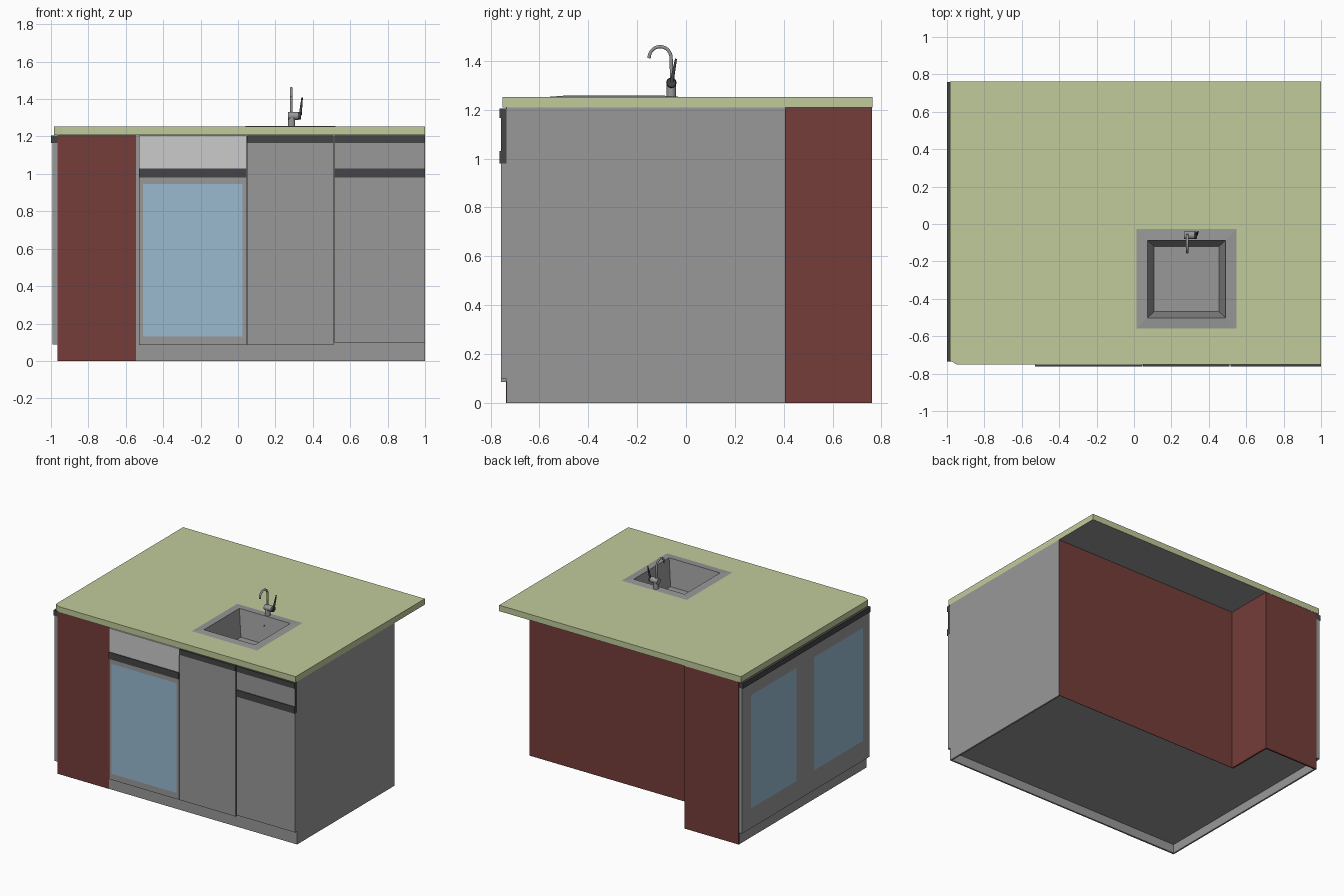
import bpy, bmesh, math
from mathutils import Vector

if "Cube" in bpy.data.objects:
    bpy.data.objects.remove(bpy.data.objects["Cube"])


def material(name, rgb):
    m = bpy.data.materials.new(name)
    m.diffuse_color = (*rgb, 1)
    m.use_nodes = True
    m.node_tree.nodes["Principled BSDF"].inputs["Base Color"].default_value = m.diffuse_color
    return m


GREY = material("mid_grey", (0.315, 0.315, 0.315))
RED = material("red_board", (0.176, 0.047, 0.042))
GREEN = material("green_worktop", (0.527, 0.60, 0.325))
GLASS = material("blue_glass", (0.32, 0.49, 0.63))
DARK = material("dark_grip", (0.06, 0.06, 0.062))
LIGHT = material("light_panel", (0.6, 0.6, 0.6))


def finish(name, bm, mat=GREY):
    bmesh.ops.recalc_face_normals(bm, faces=bm.faces)
    me = bpy.data.meshes.new(name)
    bm.to_mesh(me)
    bm.free()
    ob = bpy.data.objects.new(name, me)
    bpy.context.collection.objects.link(ob)
    me.materials.append(mat)
    return ob


def prism(name, outline, z0, z1, mat=GREY):
    bm = bmesh.new()
    face = bm.faces.new([bm.verts.new((x, y, z0)) for x, y in outline])
    top = bmesh.ops.extrude_face_region(bm, geom=[face])["geom"]
    bmesh.ops.translate(bm, vec=(0, 0, z1 - z0),
                        verts=[v for v in top if isinstance(v, bmesh.types.BMVert)])
    return finish(name, bm, mat)


def box(name, x0, x1, y0, y1, z0, z1, mat=GREY):
    return prism(name, [(x0, y0), (x1, y0), (x1, y1), (x0, y1)], z0, z1, mat)


def rod(name, a, b, r0, r1, mat=GREY, sides=24):
    a, b = Vector(a), Vector(b)
    bm = bmesh.new()
    bmesh.ops.create_cone(bm, cap_ends=True, segments=sides, radius1=r0, radius2=r1,
                          depth=(b - a).length)
    ob = finish(name, bm, mat)
    ob.location = (a + b) / 2
    ob.rotation_euler = (b - a).to_track_quat('Z', 'Y').to_euler()
    for p in ob.data.polygons:
        p.use_smooth = len(p.vertices) == 4
    return ob


def glazed(name, make, a0, a1, z0, z1, g0, g1, h0, h1):
    """Frame of four bars around a flush pane; make() builds one slab."""
    make(name + "_stile_a", a0, g0, z0, z1)
    make(name + "_stile_b", g1, a1, z0, z1)
    make(name + "_rail_low", g0, g1, z0, h0)
    make(name + "_rail_top", g0, g1, h1, z1)
    make(name + "_pane", g0, g1, h0, h1, 0, GLASS)


def front_slab(name, x0, x1, z0, z1, proud=0, mat=GREY):
    return box(name, x0, x1, -0.757 - proud, -0.735, z0, z1, mat)


def left_slab(name, y0, y1, z0, z1, proud=0, mat=GREY):
    return box(name, -0.993 - proud, -0.966, y0, y1, z0, z1, mat)


# Carcass: stepped footprint, thin walls, raised floor
T, TOP, BACK = 0.012, 1.208, 0.761
box("right_side", 1 - T, 1, -0.735, 0.405, 0, TOP)
box("left_side", -0.966, -0.966 + T, -0.735, BACK - T, 0, TOP)
box("front_board", -0.966 + T, 1 - T, -0.735, -0.735 + T, 0, TOP)
box("front_red_panel", -0.966, -0.545, -0.7365, -0.735, 0.09, TOP, RED)
box("front_red_base", -0.966, -0.545, -0.7365, -0.735, 0, 0.09, RED)
box("back_panel", -0.52, 1, 0.405, 0.408, 0, TOP, RED)
box("column_back", -0.966, -0.52, BACK - T, BACK, 0, TOP, RED)
box("column_side", -0.52 - T, -0.52, 0.405, BACK - T, 0, TOP, RED)
prism("cabinet_floor", [(-0.954, -0.723), (0.988, -0.723), (0.988, 0.405), (-0.532, 0.405),
                        (-0.532, 0.749), (-0.954, 0.749)], 0.065, 0.085)

# Worktop with a sink cut-out and a grey underside
worktop = prism("worktop", [(-0.985, -0.73), (-0.945, -0.752), (1, -0.752), (1, 0.763),
                            (-0.985, 0.763)], 1.208, 1.252, GREEN)
cutter = box("sink_cutter", 0.04, 0.52, -0.535, -0.06, 1.1, 1.3, GREEN)
cutter.hide_render = True
mod = worktop.modifiers.new("cut", 'BOOLEAN')
mod.operation, mod.solver, mod.object = 'DIFFERENCE', 'EXACT', cutter
bpy.context.view_layer.objects.active = worktop
bpy.ops.object.modifier_apply(modifier="cut")
bpy.data.objects.remove(cutter)
worktop.data.materials.clear()
for m in (GREEN, GREY):
    worktop.data.materials.append(m)
for p in worktop.data.polygons:
    p.material_index = 1 if p.normal.z < -0.5 else 0

# Front doors and drawers
glazed("oven_door", front_slab, -0.53, 0.046, 0.085, 0.98, -0.507, 0.024, 0.13, 0.945)
front_slab("oven_control_panel", -0.53, 0.046, 1.03, 1.205, 0, LIGHT)
front_slab("sink_door", 0.049, 0.51, 0.085, 1.165)
front_slab("right_door", 0.517, 1, 0.097, 0.98)
front_slab("right_drawer", 0.517, 0.997, 1.03, 1.165)
front_slab("right_drawer_end", 0.997, 1, 1.03, 1.165, 0, DARK)
for n, x0, x1, z0, z1 in (("oven", -0.53, 0.046, 0.98, 1.03), ("sink_door", 0.049, 0.51, 1.165, 1.205),
                          ("right_door", 0.517, 1, 0.98, 1.03), ("drawer", 0.517, 1, 1.165, 1.205)):
    front_slab(n + "_grip", x0, x1, z0, z1, 0.006, DARK)

# Left glazed doors
for n, y0, y1, g0, g1 in (("rear", 0.017, 0.76, 0.12, 0.655), ("fore", -0.735, 0.017, -0.66, -0.085)):
    glazed(n + "_glass_door", left_slab, y0, y1, 0.088, 1.165, g0, g1, 0.235, 1.075)
left_slab("glass_door_grip", -0.735, 0.76, 1.165, 1.205, 0.007, DARK)

# Sink: nested rectangles bridged from the rim down to the bowl floor
bm = bmesh.new()
rings = []
for x0, x1, y0, y1, z in ((0.013, 0.548, -0.56, -0.028, 1.2525),
                          (0.072, 0.49, -0.502, -0.087, 1.257), (0.108, 0.454, -0.468, -0.12, 1.065)):
    rings.append([bm.verts.new(p) for p in ((x0, y0, z), (x1, y0, z), (x1, y1, z), (x0, y1, z))])
for a, b in zip(rings, rings[1:]):
    for i in range(4):
        j = (i + 1) % 4
        bm.faces.new((a[i], a[j], b[j], b[i]))
bm.faces.new(rings[-1])
sink = finish("sink", bm)
if min(sink.data.polygons, key=lambda p: p.center.z).normal.z < 0:
    sink.data.flip_normals()
rod("sink_drain", (0.285, -0.215, 1.064), (0.285, -0.215, 1.067), 0.011, 0.011)
rod("sink_overflow", (0.285, -0.096, 1.19), (0.285, -0.101, 1.19), 0.006, 0.006, DARK)

# Tap: base, mixer barrel, lever and arched spout
rod("tap_base", (0.287, -0.06, 1.25), (0.287, -0.06, 1.31), 0.019, 0.019)
rod("tap_barrel", (0.266, -0.06, 1.31), (0.322, -0.06, 1.31), 0.021, 0.021)
rod("tap_lever_hub", (0.322, -0.06, 1.31), (0.338, -0.06, 1.31), 0.021, 0.018, DARK)
rod("tap_lever", (0.333, -0.058, 1.315), (0.343, -0.041, 1.408), 0.008, 0.004, DARK, 12)
cu = bpy.data.curves.new("tap_spout", 'CURVE')
cu.dimensions, cu.bevel_depth, cu.bevel_resolution, cu.use_fill_caps = '3D', 0.007, 3, True
cu.materials.append(GREY)
sp = cu.splines.new('POLY')
path = [(-0.058, 1.31), (-0.06, 1.37)]
for i in range(15):
    t = math.radians(i * 13)
    path.append((-0.106 + 0.045 * math.cos(t), 1.412 + 0.046 * math.sin(t)))
sp.points.add(len(path) - 1)
for p, (y, z) in zip(sp.points, path):
    p.co = (0.285, y, z, 1)
sp.use_smooth = True
bpy.context.collection.objects.link(bpy.data.objects.new("tap_spout", cu))
